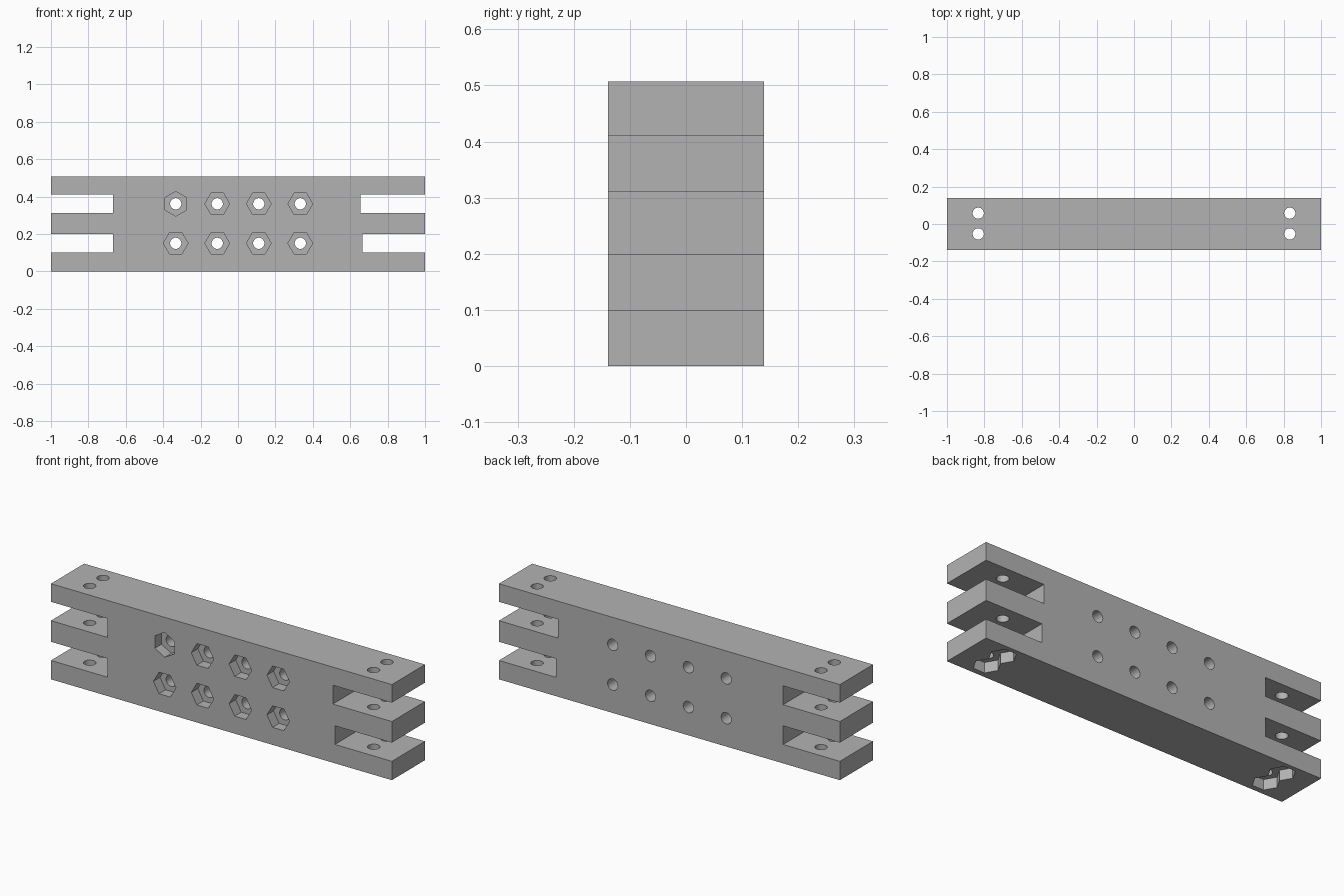
import bpy, bmesh
from math import cos, sin, pi, radians
from mathutils import Vector

if "Cube" in bpy.data.objects:
    bpy.data.objects.remove(bpy.data.objects["Cube"])

LENGTH, DEPTH, HEIGHT = 2.0, 0.278, 0.507
HOLE_R, NUT_R, NUT_DEPTH = 0.03, 0.066, 0.055

grey = bpy.data.materials.new("plain grey")
grey.use_nodes = True
grey.diffuse_color = (0.45, 0.45, 0.45, 1)
grey.node_tree.nodes["Principled BSDF"].inputs["Base Color"].default_value = grey.diffuse_color


def solid(name, outline, offset):
    """Extrude a closed outline of 3D points along an offset."""
    bm = bmesh.new()
    face = bm.faces.new([bm.verts.new(p) for p in outline])
    ext = bmesh.ops.extrude_face_region(bm, geom=[face])
    moved = [g for g in ext["geom"] if isinstance(g, bmesh.types.BMVert)]
    bmesh.ops.translate(bm, verts=moved, vec=offset)
    bmesh.ops.recalc_face_normals(bm, faces=bm.faces)
    mesh = bpy.data.meshes.new(name)
    bm.to_mesh(mesh)
    bm.free()
    mesh.materials.append(grey)
    ob = bpy.data.objects.new(name, mesh)
    bpy.context.collection.objects.link(ob)
    return ob


def box(name, x0, x1, y0, y1, z0, z1):
    outline = [(x0, y0, z0), (x1, y0, z0), (x1, y0, z1), (x0, y0, z1)]
    return solid(name, outline, (0, y1 - y0, 0))


def prism(name, start, axis, length, radius, sides, turn=0):
    """Regular prism running from start along 'y' or 'z'."""
    side = Vector((0, 0, 1)) if axis == "y" else Vector((0, 1, 0))
    run = Vector((0, length, 0)) if axis == "y" else Vector((0, 0, length))
    angles = [turn + 2 * pi * i / sides for i in range(sides)]
    outline = [Vector(start) + Vector((radius * cos(a), 0, 0)) + side * radius * sin(a)
               for a in angles]
    return solid(name, outline, run)


# Main block
block = box("slotted_block", -LENGTH / 2, LENGTH / 2, -DEPTH / 2, DEPTH / 2, 0, HEIGHT)
bpy.context.view_layer.objects.active = block
block.select_set(True)


def cut(cutter):
    cutter.hide_render = True
    mod = block.modifiers.new("cut", "BOOLEAN")
    mod.operation = "DIFFERENCE"
    mod.solver = "EXACT"
    mod.object = cutter
    bpy.ops.object.modifier_apply(modifier=mod.name)
    bpy.data.objects.remove(cutter)


# End slots that leave three tabs at each end
for z0, z1, right_end in ((0.1, 0.199, 0.666), (0.311, 0.411, 0.654)):
    cut(box("slot_cutter", -1.2, -0.667, -0.3, 0.3, z0, z1))
    cut(box("slot_cutter", right_end, 1.2, -0.3, 0.3, z0, z1))

# Face holes with hexagonal nut pockets on the front
for row, z in enumerate((0.15, 0.361)):
    for col in range(4):
        x = (col - 1.5) * 0.222
        turn = radians(30) if (row, col) == (1, 0) else 0
        cut(prism("nut_cutter", (x, -0.2, z), "y", 0.2 - DEPTH / 2 + NUT_DEPTH, NUT_R, 6, turn))
        cut(prism("hole_cutter", (x, -0.3, z), "y", 0.6, HOLE_R, 32))

# Vertical pin holes through the tabs with nut pockets underneath
for x in (-0.833, 0.833):
    for y in (-0.053, 0.058):
        cut(prism("nut_cutter", (x, y, -0.1), "z", 0.1 + NUT_DEPTH, NUT_R, 6))
        cut(prism("hole_cutter", (x, y, -0.2), "z", 1.0, HOLE_R, 32))

bpy.ops.object.shade_smooth_by_angle(angle=radians(30))
